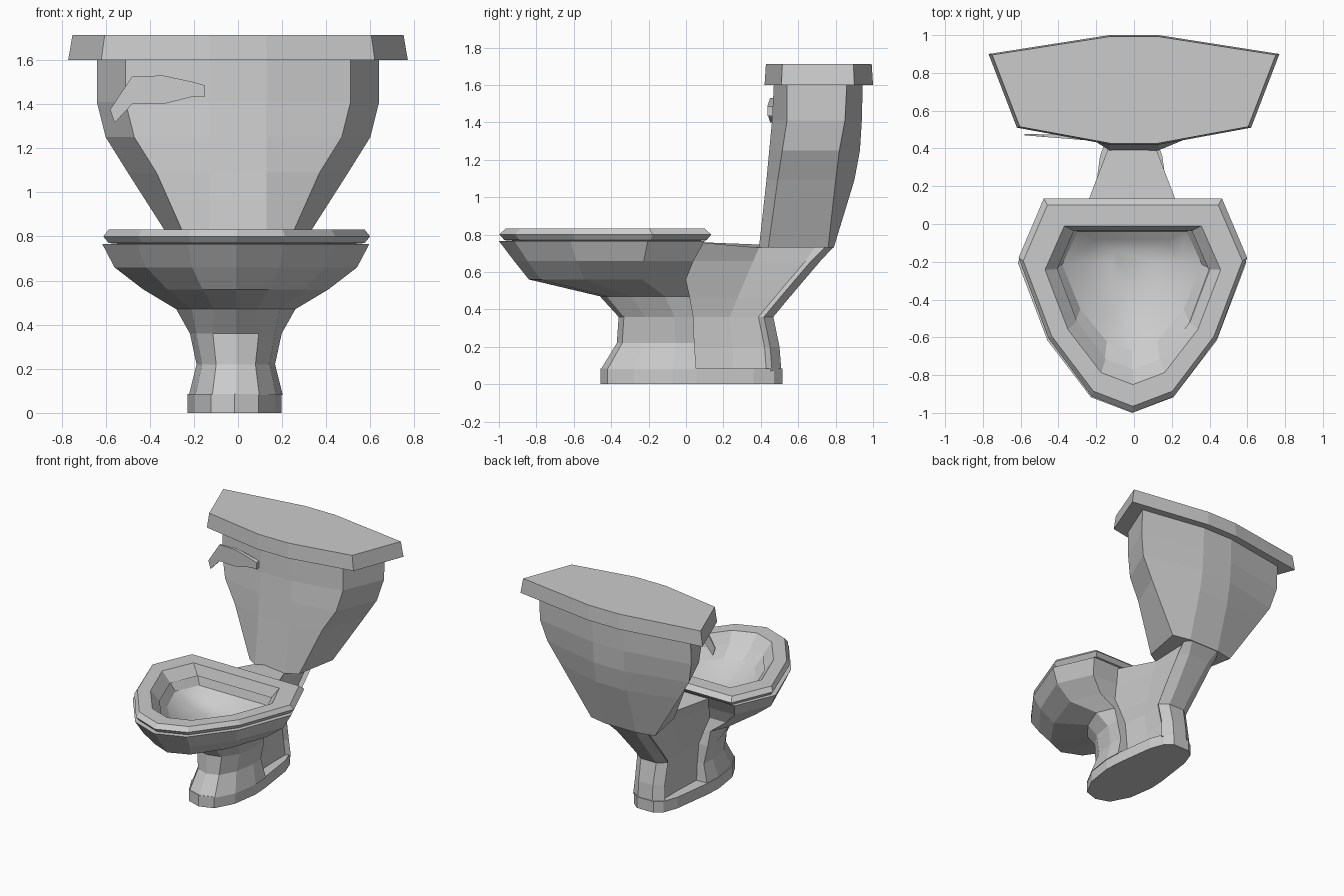
import bpy, bmesh

if "Cube" in bpy.data.objects:
    bpy.data.objects.remove(bpy.data.objects["Cube"])


def mirror(half):
    """Complete a ring of right-hand points with its left-hand mirror image."""
    return half + [(-x, y, z) for x, y, z in reversed(half) if x > 1e-4]


def loft(name, rings, closed=False, offset=0.0):
    """Skin a stack of equal-sized rings; cap the ends, or join last to first."""
    bm = bmesh.new()
    vs = [[bm.verts.new((x + offset, y, z)) for x, y, z in r] for r in rings]
    n = len(vs[0])
    pairs = list(zip(vs, vs[1:])) + ([(vs[-1], vs[0])] if closed else [])
    for a, b in pairs:
        for i in range(n):
            j = (i + 1) % n
            bm.faces.new((a[i], a[j], b[j], b[i]))
    if not closed:
        bm.faces.new(vs[0])
        bm.faces.new(vs[-1])
    bmesh.ops.recalc_face_normals(bm, faces=bm.faces)
    mesh = bpy.data.meshes.new(name)
    bm.to_mesh(mesh)
    bm.free()
    ob = bpy.data.objects.new(name, mesh)
    bpy.context.collection.objects.link(ob)
    return ob


EGG = [(.78, 0), (1, .277), (.74, .652), (.36, .925), (0, 1)]
FOOT = [(.97, 0), (1, .25), (.86, .65), (.5, .93), (0, 1)]


def egg(z, w, back, front, shape=EGG):
    """Nine-sided bowl outline: flat back, narrowing front."""
    return mirror([(w * x, back + (front - back) * t, z) for x, t in shape])


# Bowl: pedestal neck up to the rim, then down the inside to the floor
bowl = loft("bowl", [egg(*r) for r in [
    (.08, .213, .055, -.455, FOOT), (.22, .178, .045, -.37, FOOT),
    (.36, .208, .04, -.36, FOOT), (.47, .27, .02, -.46),
    (.56, .42, .0, -.84), (.66, .55, .04, -.92),
    (.765, .605, .10, -1.0), (.765, .41, -.02, -.79), (.69, .37, -.04, -.67),
    (.61, .25, -.08, -.53), (.57, .11, -.14, -.36)]], offset=-.01)
for p in bowl.data.polygons:
    p.use_smooth = p.normal.z > .3 and .5 < p.center.z < .69

# Seat: bevelled ring with a sloping inner wall
loft("seat", [egg(*r) for r in [
    (.77, .58, .11, -.97), (.80, .605, .135, -.998), (.832, .58, .10, -.965),
    (.832, .465, -.01, -.85), (.755, .40, -.035, -.77)]],
    closed=True, offset=-.006)

# Base plinth
plinth = [(.07, .515), (.125, .47), (.165, .36), (.206, .055), (.213, -.072),
          (.183, -.277), (.107, -.42), (0, -.456)]
loft("base", [mirror([(x, y, z) for x, y in plinth]) for z in (0, .085)],
     offset=-.015)

# Rear body: recessed sides with a thicker rib down the back
rear = []
for z, wf, wm, wr, back in [(.07, .12, .11, .06, .51), (.2, .12, .10, .06, .50),
                            (.36, .13, .105, .065, .467), (.46, .16, .115, .07, .55),
                            (.66, .22, .13, .09, .72)]:
    rear.append(mirror([(wf, 0, z), (wm, back * .5, z), (wm, back - .08, z),
                        (wm + .025, back - .05, z), (wr, back, z)]))
rear.append(mirror([(.26, .05, .76), (.13, .39, .73), (.14, .69, .735),
                    (.16, .745, .735), (.12, .79, .735)]))
loft("rear_body", rear, offset=-.01)

# Tank: eight-sided section that flares upward
tank = []
for z, xf, xs, y0, y1, y2, y3 in [(.73, .21, .27, .39, .44, .76, .79),
                                  (1.09, .37, .50, .43, .49, .80, .90),
                                  (1.25, .47, .60, .445, .515, .82, .93),
                                  (1.41, .51, .64, .46, .54, .85, .94),
                                  (1.61, .51, .64, .47, .54, .86, .945)]:
    tank.append(mirror([(.13, y0, z), (xf, y1, z), (xs, y2, z), (.13, y3, z)]))
loft("tank", tank)

# Tank lid: tapered slab
lid = [(.13, -.29), (.62, -.20), (.77, .19), (.13, .29)]
loft("tank_lid", [mirror([(x * s, .71 + y * s, z) for x, y in lid])
                  for z, s in ((1.6, 1.0), (1.713, .975))])

# Flush handle: bent lever standing just off the tank face
lever = [(-.15, 1.435), (-.15, 1.485), (-.2, 1.5), (-.34, 1.53), (-.48, 1.525),
         (-.58, 1.375), (-.56, 1.315), (-.48, 1.4), (-.34, 1.4), (-.2, 1.435)]
loft("flush_handle", [[(x, .435 - (x + .15) * .08 + d * (.7 + x), z)
                       for x, z in lever] for d in (0, .06)])
